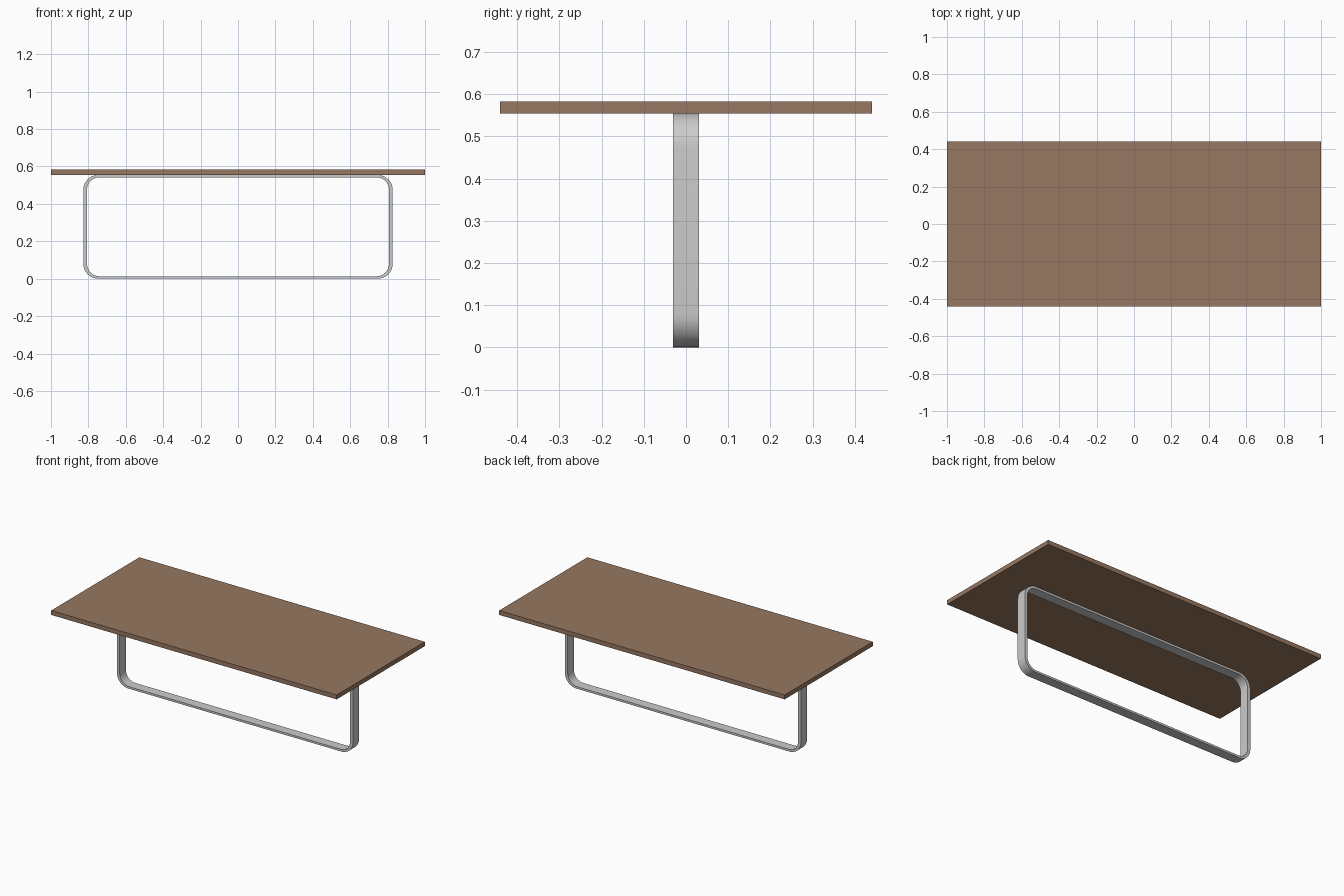
import bpy, bmesh, math

if "Cube" in bpy.data.objects:
    bpy.data.objects.remove(bpy.data.objects["Cube"])


def material(name, rgb):
    m = bpy.data.materials.new(name)
    m.diffuse_color = (*rgb, 1)
    m.use_nodes = True
    m.node_tree.nodes["Principled BSDF"].inputs["Base Color"].default_value = m.diffuse_color
    return m


def finish(bm, name, mat):
    bmesh.ops.recalc_face_normals(bm, faces=bm.faces[:])
    me = bpy.data.meshes.new(name)
    bm.to_mesh(me)
    bm.free()
    me.materials.append(mat)
    ob = bpy.data.objects.new(name, me)
    bpy.context.collection.objects.link(ob)
    return ob


def rounded_rect(hx, hz, r, cz, steps=10):
    """Outline in the XZ plane, counter-clockwise."""
    pts = []
    for q, (sx, sz) in enumerate([(1, 1), (-1, 1), (-1, -1), (1, -1)]):
        for i in range(steps + 1):
            a = (q + i / steps) * math.pi / 2
            pts.append((sx * (hx - r) + r * math.cos(a),
                        cz + sz * (hz - r) + r * math.sin(a)))
    return pts


wood = material("brown wood", (0.31, 0.185, 0.12))
metal = material("light grey metal", (0.60, 0.60, 0.60))

# Tabletop slab
bm = bmesh.new()
bmesh.ops.create_cube(bm, size=1)
for v in bm.verts:
    v.co = (v.co.x * 2, v.co.y * 0.882, 0.569 + v.co.z * 0.028)
finish(bm, "tabletop", wood)

# Flat-bar loop base: rounded outer and inner outlines bridged in y
HX, HZ, W = 0.827, 0.2775, 0.031
outer = rounded_rect(HX, HZ, 0.08, HZ)
inner = rounded_rect(HX - 0.02, HZ - 0.013, 0.066, HZ)
bm = bmesh.new()
loops = [[bm.verts.new((x, y, z)) for x, z in pts]
         for pts, y in ((outer, -W), (outer, W), (inner, W), (inner, -W))]
n = len(outer)
for k in range(4):
    a, b = loops[k], loops[(k + 1) % 4]
    for i in range(n):
        j = (i + 1) % n
        bm.faces.new((a[i], a[j], b[j], b[i]))
base = finish(bm, "loop_base", metal)
bpy.context.view_layer.objects.active = base
base.select_set(True)
bpy.ops.object.shade_smooth_by_angle(angle=math.radians(35))
